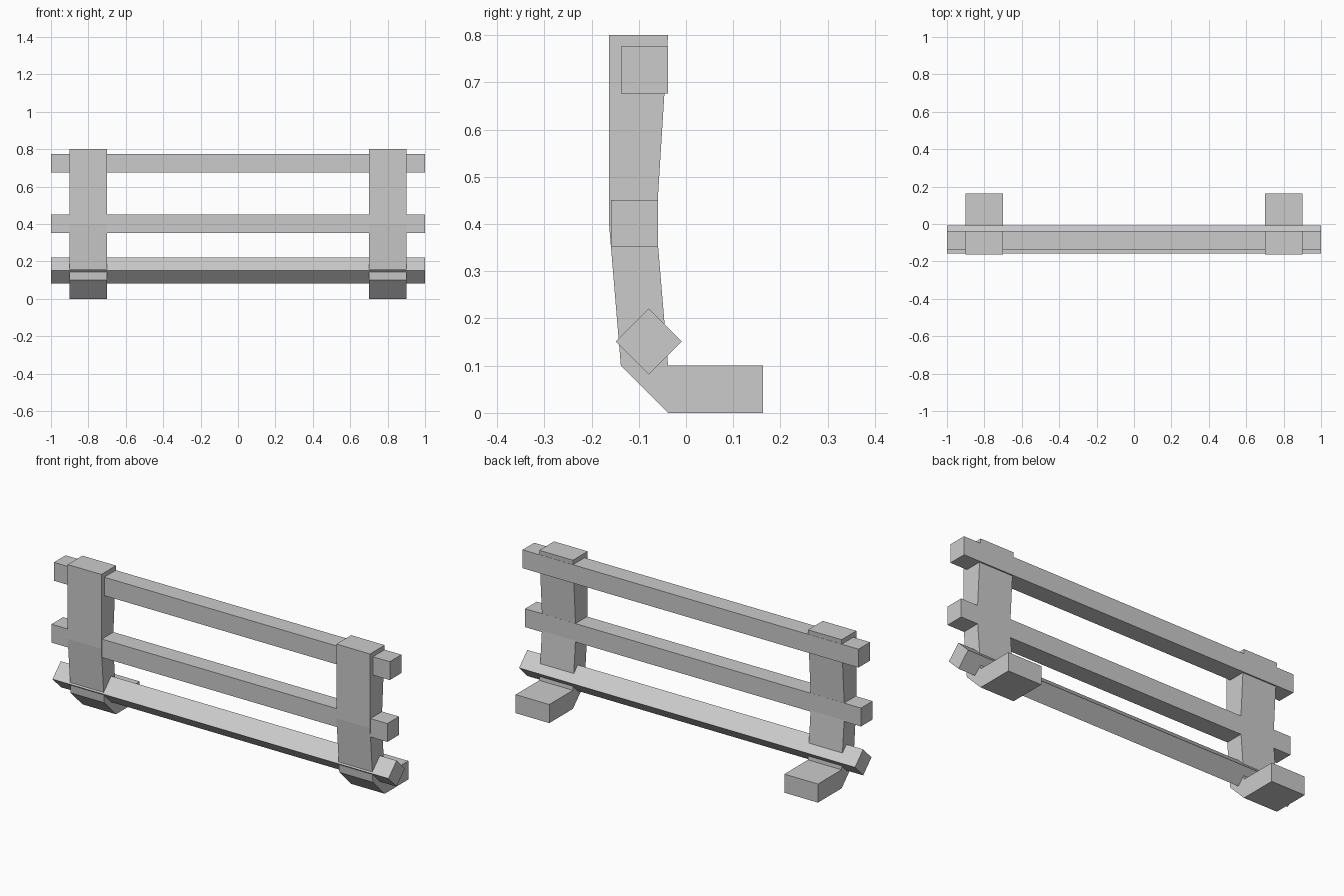
import bpy, math

if "Cube" in bpy.data.objects:
    bpy.data.objects.remove(bpy.data.objects["Cube"])

# Side outline (y, z) of an upright with its foot
OUTLINE = [(-0.163, 0.8), (-0.163, 0.4), (-0.138, 0.1), (-0.038, 0.0), (0.163, 0.0),
           (0.163, 0.1), (-0.038, 0.1), (-0.063, 0.4), (-0.038, 0.8)]


def add_upright(name, x, width=0.2):
    n = len(OUTLINE)
    verts = [(x + s * width / 2, y, z) for s in (-1, 1) for y, z in OUTLINE]
    faces = [(i, i + n, (i + 1) % n + n, (i + 1) % n) for i in range(n)]
    # End caps split into convex quads: upper post, lower post, heel, foot
    for quad in [(0, 1, 7, 8), (1, 2, 6, 7), (2, 3, 6), (3, 4, 5, 6)]:
        faces.append(quad)
        faces.append(tuple(i + n for i in reversed(quad)))
    mesh = bpy.data.meshes.new(name)
    mesh.from_pydata(verts, [], [tuple(reversed(f)) for f in faces])
    mesh.update()
    bpy.context.collection.objects.link(bpy.data.objects.new(name, mesh))


def add_rail(name, y, z, angle=0.0):
    bpy.ops.mesh.primitive_cube_add(size=1, location=(0, y, z),
                                    rotation=(math.radians(angle), 0, 0))
    rail = bpy.context.object
    rail.name = name
    rail.scale = (2.0, 0.099, 0.099)


# Two uprights
add_upright("left_upright", -0.8)
add_upright("right_upright", 0.8)

# Three long rails, the lowest turned on edge
add_rail("top_rail", -0.088, 0.726)
add_rail("middle_rail", -0.109, 0.401)
add_rail("bottom_rail", -0.079, 0.151, 45)
